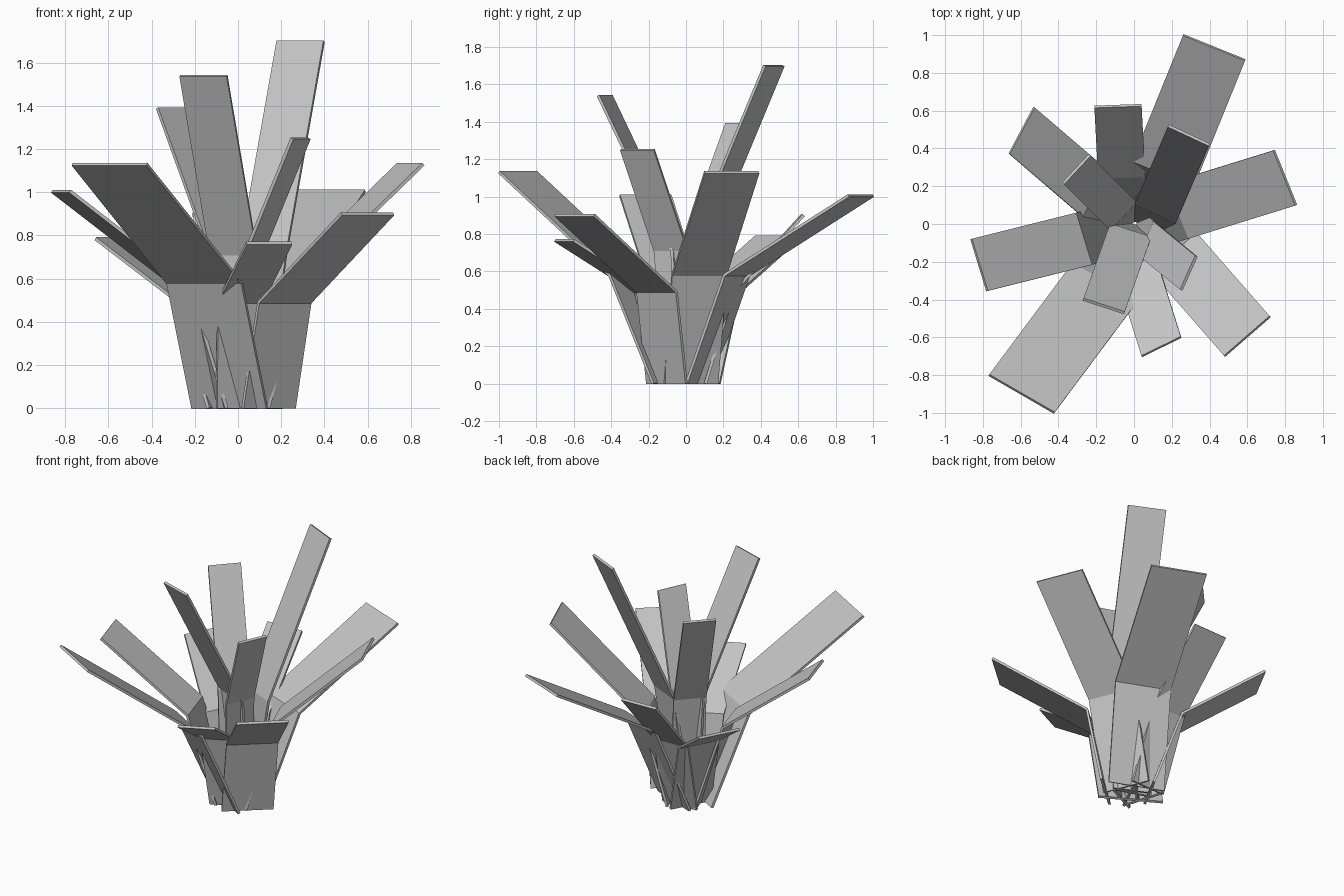
import bpy
from math import radians, sin, cos
from mathutils import Vector

cube = bpy.data.objects.get("Cube")
if cube:
    bpy.data.objects.remove(cube, do_unlink=True)

# Single plain leaf material
leaf_grey = bpy.data.materials.new("leaf_grey")
leaf_grey.use_nodes = True
colour = (0.55, 0.55, 0.55, 1)
leaf_grey.diffuse_color = colour
shader = next(n for n in leaf_grey.node_tree.nodes if n.type == 'BSDF_PRINCIPLED')
shader.inputs["Base Color"].default_value = colour


def make_leaf(name, tip, kink, base, width, facing):
    """One flat plank bent once, with its width at right angles to its facing."""
    angle = radians(facing)
    half = Vector((-sin(angle), cos(angle), 0)) * width / 2
    verts = []
    for centre in (base, kink, tip):
        verts += [centre - half, centre + half]
    mesh = bpy.data.meshes.new(name)
    mesh.from_pydata(verts, [], [(0, 1, 3, 2), (2, 3, 5, 4)])
    mesh.materials.append(leaf_grey)
    leaf = bpy.data.objects.new(name, mesh)
    bpy.context.collection.objects.link(leaf)
    solid = leaf.modifiers.new("thickness", 'SOLIDIFY')
    solid.thickness = 0.016
    solid.offset = 0


# Rings of leaves: kink height, then per leaf
# tip x, y, z, kink x, y, base spread, width, facing
rings = {
    "outer_leaf": (0.49, [
        (.60, -.595, .90, .215, -.155, .66, .32, -49),
        (.145, -.65, .765, .01, -.22, .5, .232, -64),
        (-.595, .495, .785, -.21, .165, .35, .28, 152),
        (-.085, .625, .90, -.065, .25, .4, .25, 92),
    ]),
    "middle_leaf": (0.58, [
        (-.595, -.90, 1.13, -.155, -.31, .25, .40, 240),
        (.425, .935, 1.005, .155, .27, .25, .355, 68),
        (.80, .245, 1.13, .235, .07, .35, .314, 22),
        (-.82, -.217, 1.005, -.27, -.08, .35, .288, 197),
    ]),
    "inner_leaf": (0.71, [
        (.29, .47, 1.70, .115, .06, .2, .24, 65),
        (-.16, -.435, 1.54, -.02, -.04, .2, .23, 252),
        (-.305, .29, 1.39, -.06, .045, .2, .205, 137),
        (.29, -.26, 1.25, .07, -.08, .2, .197, -24),
    ]),
}

for ring, (kink_z, leaves) in rings.items():
    for i, (x, y, z, kx, ky, spread, width, facing) in enumerate(leaves, 1):
        make_leaf(f"{ring}_{i}", Vector((x, y, z)), Vector((kx, ky, kink_z)),
                  Vector((kx * spread, ky * spread, 0)), width, facing)
